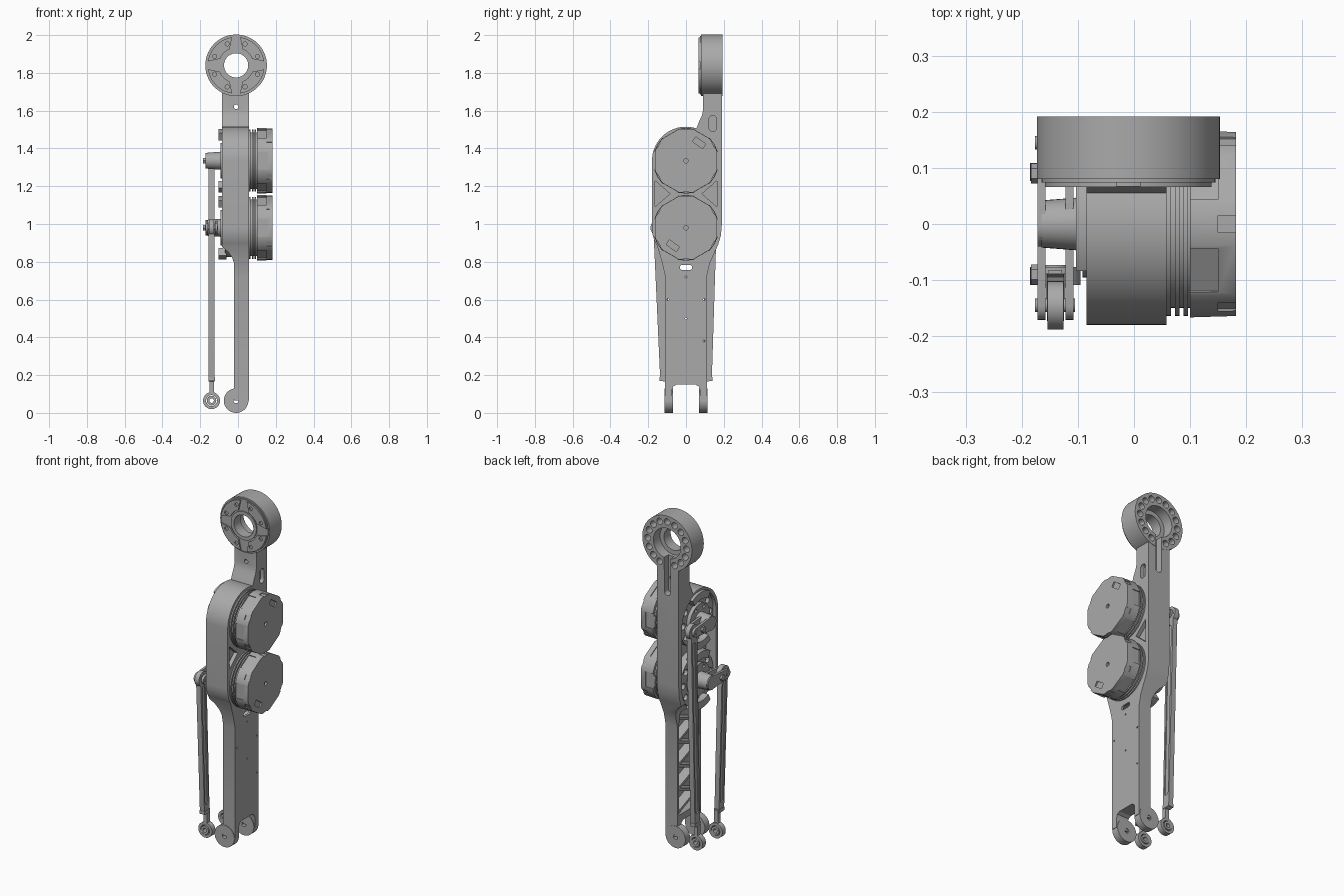
import bpy, bmesh
from math import sin, cos, radians, pi
from mathutils import Vector

if "Cube" in bpy.data.objects:
    bpy.data.objects.remove(bpy.data.objects["Cube"])

grey = bpy.data.materials.new("machined_grey")
grey.use_nodes = True
grey.diffuse_color = (0.4, 0.4, 0.4, 1)
grey.node_tree.nodes["Principled BSDF"].inputs["Base Color"].default_value = (0.4, 0.4, 0.4, 1)


def prism(name, pts, axis, a, b, top=1.0):
    """Extrude a closed profile along x (points y,z) or y (points x,z)."""
    bm = bmesh.new()
    place = (lambda p, d: (d, p[0], p[1])) if axis == "x" else (lambda p, d: (p[0], d, p[1]))
    mid = [sum(p[i] for p in pts) / len(pts) for i in (0, 1)]
    far = [[m + (c - m) * top for c, m in zip(p, mid)] for p in pts]
    lo = [bm.verts.new(place(p, a)) for p in pts]
    hi = [bm.verts.new(place(p, b)) for p in far]
    bm.faces.new(lo)
    bm.faces.new(hi[::-1])
    for i in range(len(pts)):
        j = (i + 1) % len(pts)
        bm.faces.new((lo[j], lo[i], hi[i], hi[j]))
    bmesh.ops.recalc_face_normals(bm, faces=bm.faces)
    mesh = bpy.data.meshes.new(name)
    bm.to_mesh(mesh)
    bm.free()
    mesh.materials.append(grey)
    ob = bpy.data.objects.new(name, mesh)
    bpy.context.collection.objects.link(ob)
    return ob


def arc(c, r, start, end, n):
    return [(c[0] + r * cos(radians(start + (end - start) * i / n)),
             c[1] + r * sin(radians(start + (end - start) * i / n))) for i in range(n + 1)]


def disc(name, axis, c, r, a, b, n=48, top=1.0):
    return prism(name, arc(c, r, 0, 360, n)[:-1], axis, a, b, top)


def box(name, c, w, h, axis, a, b, turn=0):
    t = radians(turn)
    pts = [(c[0] + u * w / 2 * cos(t) - v * h / 2 * sin(t),
            c[1] + u * w / 2 * sin(t) + v * h / 2 * cos(t))
           for u, v in ((-1, -1), (1, -1), (1, 1), (-1, 1))]
    return prism(name, pts, axis, a, b)


def capsule(name, p, q, r, axis, a, b, r2=None):
    """Rounded bar between two points."""
    d = Vector(q) - Vector(p)
    ang = math_angle(d)
    pts = arc(p, r, ang + 90, ang + 270, 12) + arc(q, r2 or r, ang - 90, ang + 90, 12)
    return prism(name, pts, axis, a, b)


def math_angle(d):
    return Vector((1, 0)).angle_signed(d) * -180 / pi


def cut(ob, *cutters):
    bpy.context.view_layer.objects.active = ob
    for c in cutters:
        m = ob.modifiers.new("cut", "BOOLEAN")
        m.operation, m.solver, m.object = "DIFFERENCE", "EXACT", c
        bpy.ops.object.modifier_apply(modifier=m.name)
        bpy.data.objects.remove(c)


MOTORS = {"upper": (0, 1.335), "lower": (0, 0.98)}
RING = (-0.01, 1.84)

# Main frame: side profile with fork notch, round motor bay and neck
side = [(0.075, 0.065), (0.11, 0.065), (0.11, 0.72), (0.125, 0.79), (0.17, 0.89), (0.185, 0.94),
        (0.19, 1.0), (0.19, 1.72), (0.09, 1.72), (0.09, 1.6), (0.083, 1.57), (0.068, 1.54)]
side += arc(MOTORS["upper"], 0.18, 72, 180, 20) + arc(MOTORS["lower"], 0.18, 180, 212, 6)
side += [(-0.125, 0.79), (-0.11, 0.72), (-0.11, 0.065), (-0.075, 0.065), (-0.075, 0.12),
         (-0.068, 0.14), (-0.05, 0.15), (0.05, 0.15), (0.068, 0.14), (0.075, 0.12)]
frame = prism("frame", side, "x", -0.085, 0.058)
bay = arc(MOTORS["upper"], 0.16, 0, 180, 20) + arc(MOTORS["lower"], 0.16, 180, 360, 20)
cut(frame,
    prism("c", [(-0.2, -0.1), (-0.02, -0.1), (-0.02, 0.79), (-0.03, 0.82), (-0.05, 0.85),
                (-0.085, 0.88), (-0.2, 0.88)], "y", -0.3, 0.3),
    prism("c", bay, "x", -0.2, -0.02),
    prism("c", [(-0.095, 0.19), (0.095, 0.19), (0.095, 0.72), (0.08, 0.8), (-0.08, 0.8),
                (-0.095, 0.72)], "x", -0.2, 0.045),
    capsule("c", (-0.02, 0.77), (0.02, 0.77), 0.013, "x", -0.2, 0.2),
    capsule("c", (0.142, 1.51), (0.142, 1.555), 0.02, "x", 0.035, 0.2),
    disc("c", "y", (-0.01, 1.62), 0.012, 0.0, 0.3, 16),
    *[prism("c", [(s * 0.165, 1.09), (s * 0.165, 1.23), (s * 0.085, 1.16)][::s], "x", 0.035, 0.2)
      for s in (-1, 1)],
    *[disc("c", "x", (y, z), 0.005, 0.03, 0.2, 10)
      for y, z in ((-0.095, 0.6), (0.095, 0.6), (0, 0.5), (0.095, 0.38), (0, 0.72))])

# Zigzag ribs inside the open lower channel
steps = 8
for i in range(steps):
    s = 1 if i % 2 else -1
    capsule("channel_rib", (-s * 0.09, 0.2 + i * 0.07), (s * 0.09, 0.27 + i * 0.07), 0.008, "x", -0.012, 0.05)

# Ankle fork eyes
for s, label in ((-1, "front"), (1, "rear")):
    y0, y1 = sorted((s * 0.07, s * 0.113))
    eye = disc(label + "_fork_eye", "y", (-0.01, 0.065), 0.065, y0, y1)
    cut(eye, disc("c", "y", (-0.01, 0.065), 0.014, -0.3, 0.3, 20))

# Hip ring with bolt circle, rear counterbore and bolted front flange
ring = disc("hip_ring", "y", RING, 0.163, 0.08, 0.192, 72)
holes = [disc("c", "y", arc(RING, 0.128, 0, 360, 16)[i], 0.019, 0.15, 0.3, 20)
         for i in range(16) if i != 12]
cut(ring, disc("c", "y", RING, 0.064, 0, 0.3), disc("c", "y", RING, 0.09, 0.13, 0.3), *holes)
groove = [capsule("c", (-0.01, 1.55), (-0.01, 1.84), 0.02, "y", 0.15, 0.3) for _ in range(2)]
cut(ring, groove[0])
cut(frame, groove[1], disc("c", "y", RING, 0.16, 0, 0.3))
flange = disc("hip_flange", "y", RING, 0.155, 0.074, 0.085, 72)
cut(flange, disc("c", "y", RING, 0.064, 0, 0.3))
lip = disc("flange_lip", "y", RING, 0.084, 0.067, 0.08)
cut(lip, disc("c", "y", RING, 0.064, 0, 0.3))
for k in range(4):
    a = 90 * k
    pad = prism("flange_pad", arc(RING, 0.15, a + 8, a + 82, 14) + arc(RING, 0.092, a + 68, a + 22, 8),
                "y", 0.066, 0.08)
    cut(pad, *[disc("c", "y", arc(RING, 0.123, a + t, a + t, 1)[0], 0.011, 0, 0.3, 16) for t in (22.5, 67.5)])

# Motors: finned drum, faceted cap with side pockets, and inner gearbox cover
for label, c in MOTORS.items():
    s = 1 if label == "upper" else -1
    disc(label + "_motor_drum", "x", c, 0.15, 0.0, 0.102)
    for x in (0.058, 0.073, 0.088):
        disc(label + "_motor_fin", "x", c, 0.164, x, x + 0.008, 64)
    outline = [arc(c, 0.174, 30 + 60 * k + t, 0, 1)[0] for k in range(6) for t in (-13, 0, 13)]
    cap = prism(label + "_motor_cap", outline, "x", 0.1, 0.182, 0.985)
    pockets = [box("c", arc(c, 0.171, 60 * k, 0, 1)[0], 0.022, 0.09, "x", 0.09, 0.15, 60 * k) for k in range(6)]
    notches = [box("c", arc(c, 0.176, 30 + 60 * k, 0, 1)[0], 0.02, 0.03, "x", 0.15, 0.2, 30 + 60 * k)
               for k in range(6)]
    cut(cap, *pockets, *notches, disc("c", "x", c, 0.012, 0.17, 0.2, 16),
        box("c", (s * 0.07, c[1] + s * 0.095), 0.065, 0.03, "x", 0.174, 0.2, -35))
    cover = disc(label + "_gear_cover", "x", c, 0.155, -0.07, 0.0)
    cut(cover, *[disc("c", "x", arc(c, 0.125, 36 * k, 0, 1)[0], 0.018, -0.2, -0.05, 16) for k in range(10)])
    hub = disc(label + "_gear_hub", "x", c, 0.095, -0.092, -0.06)
    cut(hub, *[disc("c", "x", arc(c, 0.075, 60 * k, 0, 1)[0], 0.01, -0.2, -0.08, 12) for k in range(6)])
    # Thin retaining brackets at the outer edge of each cover
    for t in ((60, 120), (240, 300)):
        prism(label + "_bracket", arc(c, 0.168, t[0], t[1], 10) + arc(c, 0.125, t[1], t[0], 10),
              "x", -0.103, -0.06)

# Cranks and push rods: upper pair reaches back, lower pair reaches forward
for label, c in MOTORS.items():
    s = 1 if label == "upper" else -1
    pin = (s * 0.145, c[1])
    disc(label + "_crank_shaft", "x", c, 0.042, -0.165, -0.085, 32, 1.15)
    for a, b in ((-0.172, -0.158), (-0.122, -0.108)):
        capsule(label + "_crank_arm", c, pin, 0.04, "x", a, b, 0.026)
    disc(label + "_crank_pin", "x", pin, 0.012, -0.176, -0.105, 20)
    disc(label + "_crank_bolt", "x", (s * 0.09, c[1]), 0.018, -0.184, -0.17, 6)
    foot = (s * 0.113, 0.19)
    rod = capsule(label + "_push_rod", foot, pin, 0.024, "x", -0.155, -0.125, 0.028)
    lo, hi = Vector(foot).lerp(Vector(pin), 0.06), Vector(foot).lerp(Vector(pin), 0.93)
    cut(rod, *[capsule("c", lo, hi, 0.014, "x", a, b) for a, b in ((-0.2, -0.149), (-0.131, -0.1))])
    disc(label + "_rod_bearing", "x", pin, 0.043, -0.154, -0.126)
    box(label + "_rod_neck", (-0.14, 0.14), 0.024, 0.09, "y", s * 0.095 - 0.013, s * 0.095 + 0.013)
    box(label + "_rod_collar", (-0.14, 0.18), 0.034, 0.02, "y", s * 0.113 - 0.026, s * 0.113 + 0.026)
    y = s * 0.093
    eye = disc(label + "_rod_eye", "y", (-0.14, 0.065), 0.045, y - 0.016, y + 0.016)
    cut(eye, disc("c", "y", (-0.14, 0.065), 0.029, -0.3, 0.3, 32))
    ball = disc(label + "_rod_ball", "y", (-0.14, 0.065), 0.025, y - 0.02, y + 0.02, 32)
    cut(ball, disc("c", "y", (-0.14, 0.065), 0.012, -0.3, 0.3, 20))

# Smooth round walls, keep machined edges crisp
bpy.ops.object.select_all(action="DESELECT")
for ob in bpy.context.collection.objects:
    if ob.type == "MESH" and grey.name in ob.data.materials:
        ob.select_set(True)
        bpy.context.view_layer.objects.active = ob
bpy.ops.object.shade_smooth_by_angle(angle=radians(25))
